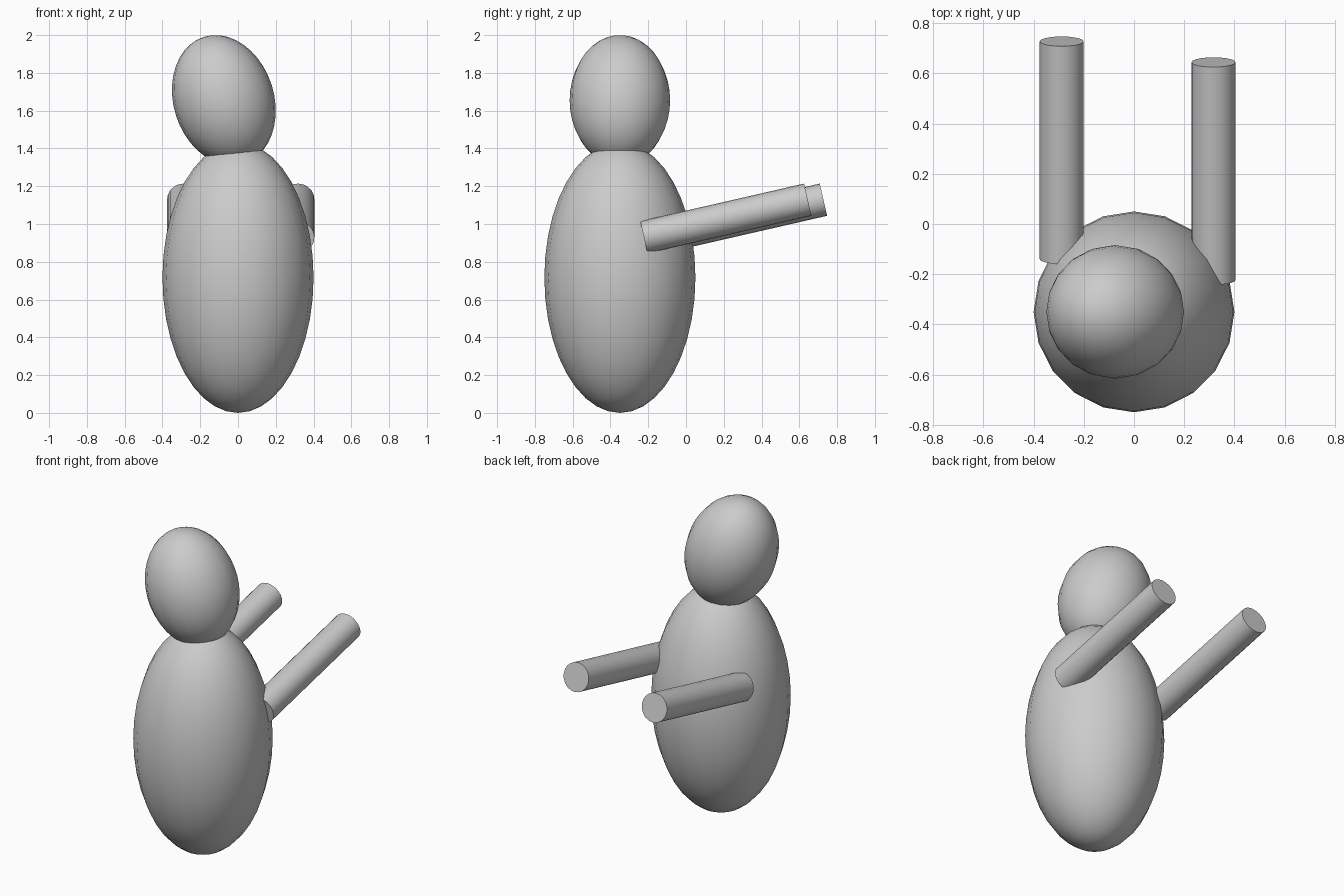
import bpy
from math import radians, sin, cos, pi

if "Cube" in bpy.data.objects:
    bpy.data.objects.remove(bpy.data.objects["Cube"])


def finish(obj, name):
    obj.name = name
    bpy.ops.object.shade_smooth_by_angle(angle=radians(40))


def ellipsoid(name, centre, radii, tilt=0):
    bpy.ops.mesh.primitive_uv_sphere_add(segments=20, ring_count=20, radius=1,
                                         location=centre, rotation=(0, tilt, 0))
    obj = bpy.context.object
    obj.scale = radii
    finish(obj, name)


def arm(name, x, y, z, length=0.89, pitch=radians(12.9)):
    # (x, y, z) is the middle of the shoulder end; the arm rises towards +y
    bpy.ops.mesh.primitive_cylinder_add(
        vertices=20, radius=0.0875, depth=length,
        location=(x, y + cos(pitch) * length / 2, z + sin(pitch) * length / 2),
        rotation=(pitch - pi / 2, 0, 0))
    finish(bpy.context.object, name)


# Egg-shaped body and tilted head
ellipsoid("body", (0, -0.35, 0.716), (0.4, 0.4, 0.716))
ellipsoid("head", (-0.075, -0.35, 1.655), (0.266, 0.266, 0.352), radians(-17.5))

# Outstretched arms, one set slightly further along than the other
arm("right_arm", 0.317, -0.223, 0.93)
arm("left_arm", -0.288, -0.14, 0.93)
